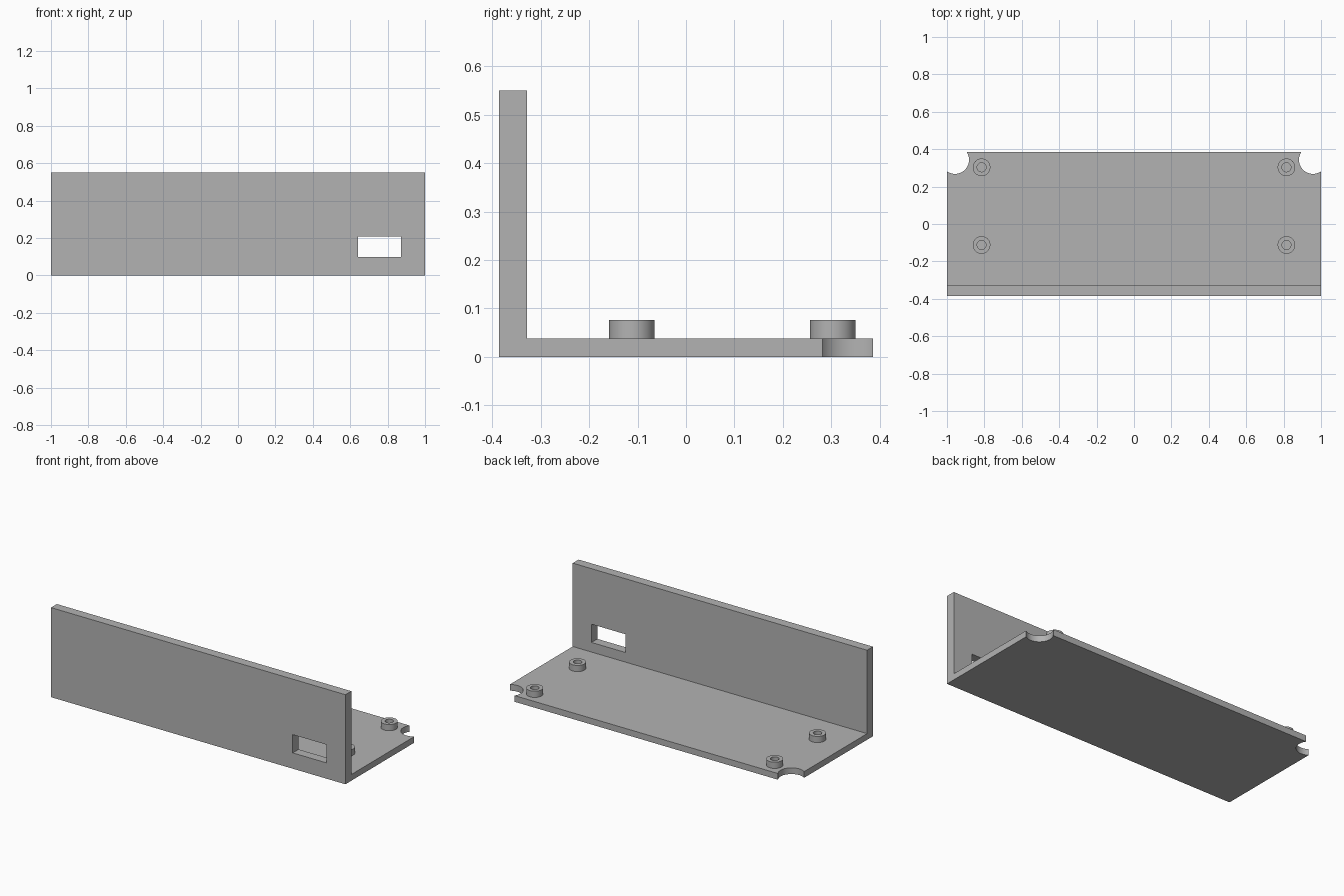
import bpy, bmesh, math
from mathutils import Matrix, Vector

if "Cube" in bpy.data.objects:
    bpy.data.objects.remove(bpy.data.objects["Cube"], do_unlink=True)

HALF_X, HALF_Y = 1.0, 0.386
PLATE, WALL, HEIGHT = 0.038, 0.057, 0.55

grey = bpy.data.materials.new("plain grey")
grey.use_nodes = True
colour = (0.45, 0.45, 0.45, 1)
grey.diffuse_color = colour
grey.node_tree.nodes["Principled BSDF"].inputs["Base Color"].default_value = colour


def make_object(name, bm):
    bmesh.ops.recalc_face_normals(bm, faces=bm.faces)
    mesh = bpy.data.meshes.new(name)
    bm.to_mesh(mesh)
    bm.free()
    mesh.materials.append(grey)
    obj = bpy.data.objects.new(name, mesh)
    bpy.context.collection.objects.link(obj)
    return obj


def select_only(obj):
    bpy.ops.object.select_all(action='DESELECT')
    obj.select_set(True)
    bpy.context.view_layer.objects.active = obj


def cut(target, cutter):
    cutter.hide_render = True
    select_only(target)
    mod = target.modifiers.new("cut", 'BOOLEAN')
    mod.operation, mod.solver, mod.object = 'DIFFERENCE', 'EXACT', cutter
    bpy.ops.object.modifier_apply(modifier=mod.name)
    bpy.data.objects.remove(cutter, do_unlink=True)


# L-shaped body: side profile extruded along x
bm = bmesh.new()
front, inner = -HALF_Y, -HALF_Y + WALL
profile = [(front, 0), (HALF_Y, 0), (HALF_Y, PLATE), (inner, PLATE), (inner, HEIGHT), (front, HEIGHT)]
face = bm.faces.new([bm.verts.new((-HALF_X, y, z)) for y, z in profile])
ext = bmesh.ops.extrude_face_region(bm, geom=[face])
moved = [v for v in ext["geom"] if isinstance(v, bmesh.types.BMVert)]
bmesh.ops.translate(bm, verts=moved, vec=(2 * HALF_X, 0, 0))
body = make_object("base_and_front_wall", bm)

# Rectangular port opening through the wall
bm = bmesh.new()
bmesh.ops.create_cube(bm, size=1, matrix=Matrix.Translation((0.757, -0.357, 0.153))
                      @ Matrix.Diagonal((0.23, 0.2, 0.112, 1)))
cut(body, make_object("port_cutter", bm))

# Round notches in the two back corners
for side in (-1, 1):
    bm = bmesh.new()
    bmesh.ops.create_cone(bm, cap_ends=True, segments=64, radius1=0.075, radius2=0.075,
                          depth=0.2, matrix=Matrix.Translation((side * 0.957, 0.343, 0)))
    cut(body, make_object("notch_cutter", bm))


# Ring-shaped standoffs: a small rectangle spun about the vertical axis
def standoff(name, x, y):
    bm = bmesh.new()
    r_in, r_out, top = 0.024, 0.047, 0.076
    ring = [bm.verts.new((x + r, y, z)) for r, z in
            ((r_in, PLATE), (r_out, PLATE), (r_out, top), (r_in, top))]
    edges = [bm.edges.new((ring[i], ring[(i + 1) % 4])) for i in range(4)]
    bmesh.ops.spin(bm, geom=ring + edges, cent=Vector((x, y, 0)), axis=(0, 0, 1),
                   angle=2 * math.pi, steps=48, use_merge=True)
    bmesh.ops.remove_doubles(bm, verts=bm.verts, dist=0.0001)
    return make_object(name, bm)


parts = [body]
for side, x in (("right", -0.815), ("left", 0.815)):
    for end, y in (("front", -0.112), ("back", 0.303)):
        parts.append(standoff(f"{end}_{side}_standoff", x, y))

for part in parts:
    select_only(part)
    bpy.ops.object.shade_smooth_by_angle(angle=math.radians(30))
